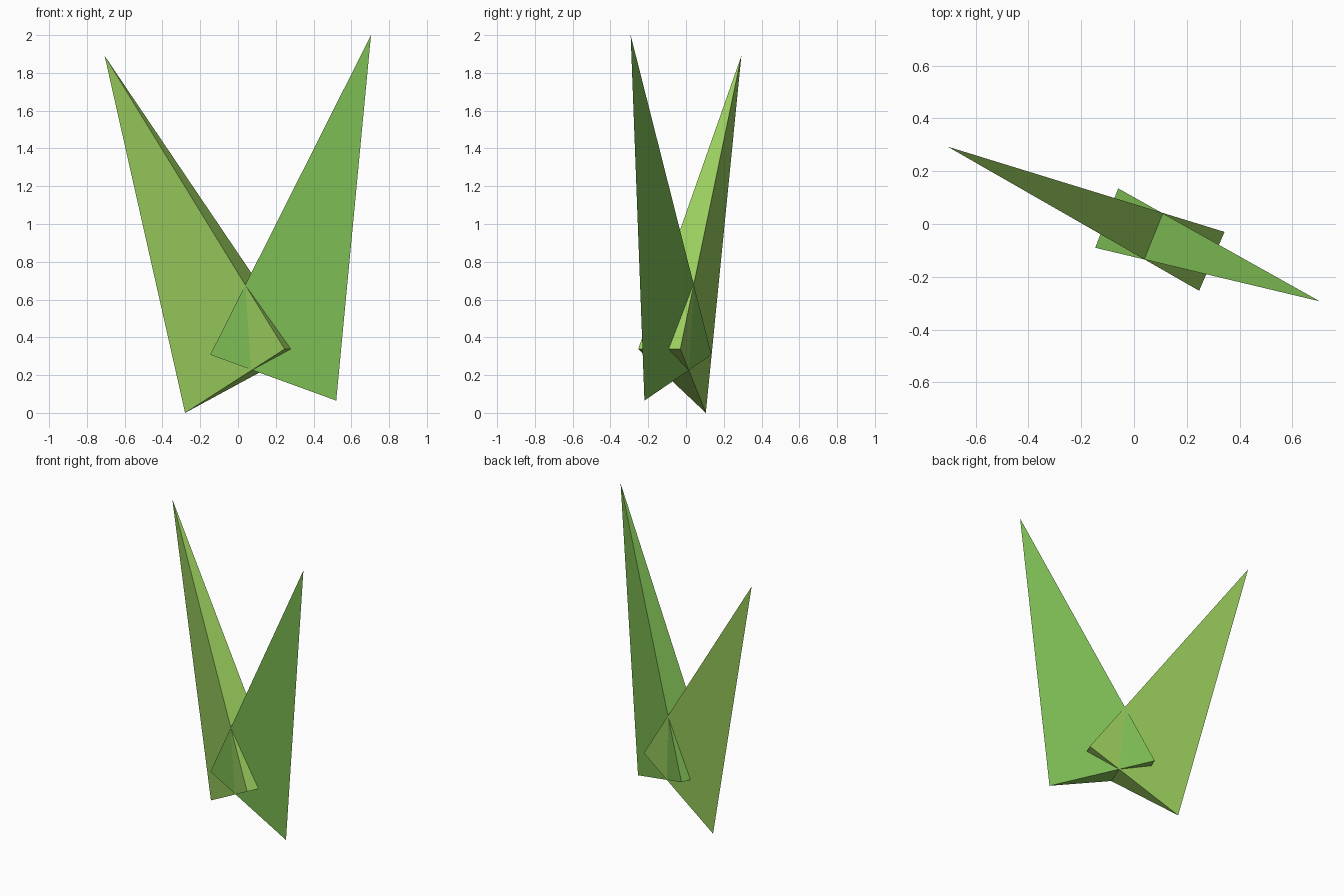
import bpy
import bmesh

if "Cube" in bpy.data.objects:
    bpy.data.objects.remove(bpy.data.objects["Cube"])


def material(name, color):
    m = bpy.data.materials.new(name)
    m.diffuse_color = (*color, 1.0)
    m.use_nodes = True
    m.node_tree.nodes["Principled BSDF"].inputs["Base Color"].default_value = m.diffuse_color
    return m


def blade(name, tip, base, mat):
    """Three-sided closed spike: a triangular base drawn up to a tip."""
    bm = bmesh.new()
    a, b, c = [bm.verts.new(p) for p in base]
    t = bm.verts.new(tip)
    for f in ((a, b, c), (a, b, t), (b, c, t), (c, a, t)):
        bm.faces.new(f)
    bmesh.ops.recalc_face_normals(bm, faces=bm.faces)
    mesh = bpy.data.meshes.new(name)
    bm.to_mesh(mesh)
    bm.free()
    mesh.materials.append(mat)
    obj = bpy.data.objects.new(name, mesh)
    bpy.context.collection.objects.link(obj)
    return obj


light_green = material("light_green", (0.332, 0.631, 0.114))
leaf_green = material("leaf_green", (0.209, 0.508, 0.089))

# Blade leaning left and back
blade("left_blade", (-0.706, 0.293, 1.89),
      [(-0.28, 0.105, 0.0), (0.247, -0.253, 0.338), (0.343, -0.03, 0.338)],
      light_green)

# Blade leaning right and forward
blade("right_blade", (0.704, -0.293, 2.0),
      [(0.52, -0.22, 0.065), (-0.06, 0.135, 0.308), (-0.147, -0.09, 0.308)],
      leaf_green)
